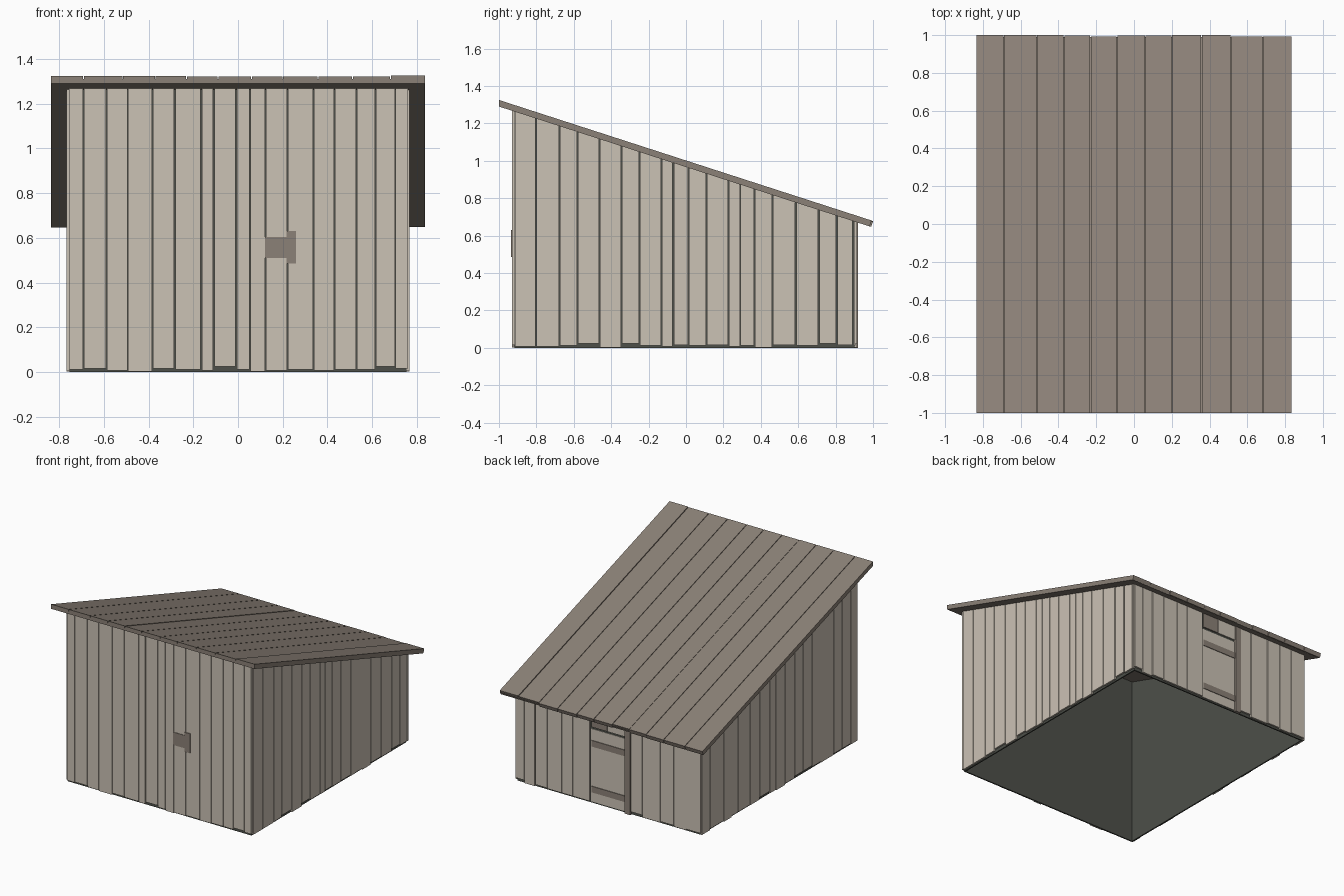
import bpy, bmesh, random

random.seed(4)
if "Cube" in bpy.data.objects:
    bpy.data.objects.remove(bpy.data.objects["Cube"], do_unlink=True)


def material(name, rgb):
    m = bpy.data.materials.new(name)
    m.use_nodes = True
    m.diffuse_color = (*rgb, 1)
    m.node_tree.nodes["Principled BSDF"].inputs["Base Color"].default_value = (*rgb, 1)
    return m


PALE = material("pale weathered wood", (0.60, 0.54, 0.46))
BROWN = material("grey brown wood", (0.26, 0.22, 0.185))
DARK = material("dark lining", (0.075, 0.08, 0.067))


def under_roof(y):
    """Height of the sloping roof underside."""
    return 1.29 - 0.3235 * (y + 1)


def add_block(bm, x, y, z0, z1=None):
    """Box over the x and y ranges; without z1 its top follows the roof."""
    for v in bmesh.ops.create_cube(bm, size=1)["verts"]:
        v.co.x = x[0] if v.co.x < 0 else x[1]
        v.co.y = y[0] if v.co.y < 0 else y[1]
        top = under_roof(v.co.y) if z1 is None else z1
        v.co.z = z0 if v.co.z < 0 else top


def finish(name, bm, mat):
    mesh = bpy.data.meshes.new(name)
    bm.to_mesh(mesh)
    bm.free()
    mesh.materials.append(mat)
    obj = bpy.data.objects.new(name, mesh)
    bpy.context.collection.objects.link(obj)
    return obj


def blocks(name, mat, items):
    bm = bmesh.new()
    for item in items:
        add_block(bm, *item)
    return finish(name, bm, mat)


def spans(edges):
    """Board ranges between joints, each with a narrow gap."""
    for a, b in zip(edges, edges[1:]):
        gap = random.choice((0.002, 0.002, 0.004))
        yield a + gap, b - gap


def foot():
    return random.choice((0.003, 0.008, 0.012, 0.016, 0.024))


# Dark lining, open at the bottom
W, F, B = 0.754, -0.918, 0.902
blocks("wall_lining", DARK, [
    ((-W, W), (F, F + 0.01), 0),
    ((-W, W), (B - 0.01, B), 0),
    ((-W, -W + 0.01), (F, B), 0),
    ((W - 0.01, W), (F, B), 0),
])

# Upright wall boards
T = 0.012
front = [-0.757, -0.69, -0.587, -0.493, -0.382, -0.283, -0.163, -0.109, -0.007,
         0.053, 0.123, 0.221, 0.337, 0.431, 0.529, 0.614, 0.703, 0.762]
side_a = [-0.917, -0.8, -0.676, -0.58, -0.463, -0.345, -0.249, -0.131, -0.067, 0.013,
          0.11, 0.227, 0.29, 0.366, 0.463, 0.586, 0.71, 0.805, 0.894, 0.91]
side_b = [-0.917, -0.84, -0.74, -0.64, -0.49, -0.39, -0.28, -0.18, -0.07, 0.04,
          0.11, 0.23, 0.34, 0.48, 0.56, 0.65, 0.81, 0.91]
back_a = [0.15, 0.29, 0.38, 0.5, 0.6, 0.69, 0.762]
back_b = [-0.762, -0.64, -0.54, -0.43, -0.28, -0.185]
blocks("front_boards", PALE, [(s, (F - T, F), foot()) for s in spans(front)])
blocks("left_boards", PALE, [((W, W + T), s, foot()) for s in spans(side_a)])
blocks("right_boards", PALE, [((-W - T, -W), s, foot()) for s in spans(side_b)])
blocks("back_boards", PALE, [((s[0], s[1]), (B, B + T), foot())
                             for e in (back_a, back_b) for s in spans(e)])

# Back door with its rails, post and lintel
blocks("door_panel", PALE, [((-0.14, 0.145), (B, B + 0.004), 0.01, 0.55)])
blocks("door_rails", BROWN, [((-0.14, 0.14), (B, B + 0.009), z, z + 0.045)
                             for z in (0.08, 0.42)])
blocks("door_post", BROWN, [((-0.185, -0.14), (B, B + 0.018), 0)])
blocks("door_lintel", BROWN, [((0.01, 0.14), (B, B + 0.009), 0.565)])
blocks("lintel_board", PALE, [((-0.14, 0.008), (B, B + 0.009), 0.565)])

# Front latch: a bar and its keeper
blocks("latch", BROWN, [
    ((0.12, 0.216), (F - T - 0.004, F), 0.51, 0.605),
    ((0.216, 0.26), (F - T - 0.006, F), 0.485, 0.63),
])

# Sloping roof boards over a thin deck
roof_edges = [-0.835, -0.69, -0.515, -0.37, -0.23, -0.09,
              0.06, 0.2, 0.357, 0.512, 0.682, 0.835]


def roof_board(bm, x, end, lift, thick):
    for v in bmesh.ops.create_cube(bm, size=1)["verts"]:
        upper = v.co.z > 0
        v.co.x = x[0] if v.co.x < 0 else x[1]
        v.co.y = -1 if v.co.y < 0 else end
        v.co.z = under_roof(v.co.y) + lift + (thick if upper else 0)
        if upper and v.co.y > 0:
            v.co.y += 0.01
            v.co.z -= 0.003


bm = bmesh.new()
roof_board(bm, (-0.835, 0.835), 0.98, 0, 0.02)
finish("roof_deck", bm, BROWN)
bm = bmesh.new()
for a, b in zip(roof_edges, roof_edges[1:]):
    left = a if a == roof_edges[0] else a + 0.002
    right = b if b == roof_edges[-1] else b - 0.002
    roof_board(bm, (left, right), 0.99 - random.choice((0, 0.003, 0.008)), 0.001,
               random.choice((0.031, 0.033, 0.034)))
finish("roof_boards", bm, BROWN)
